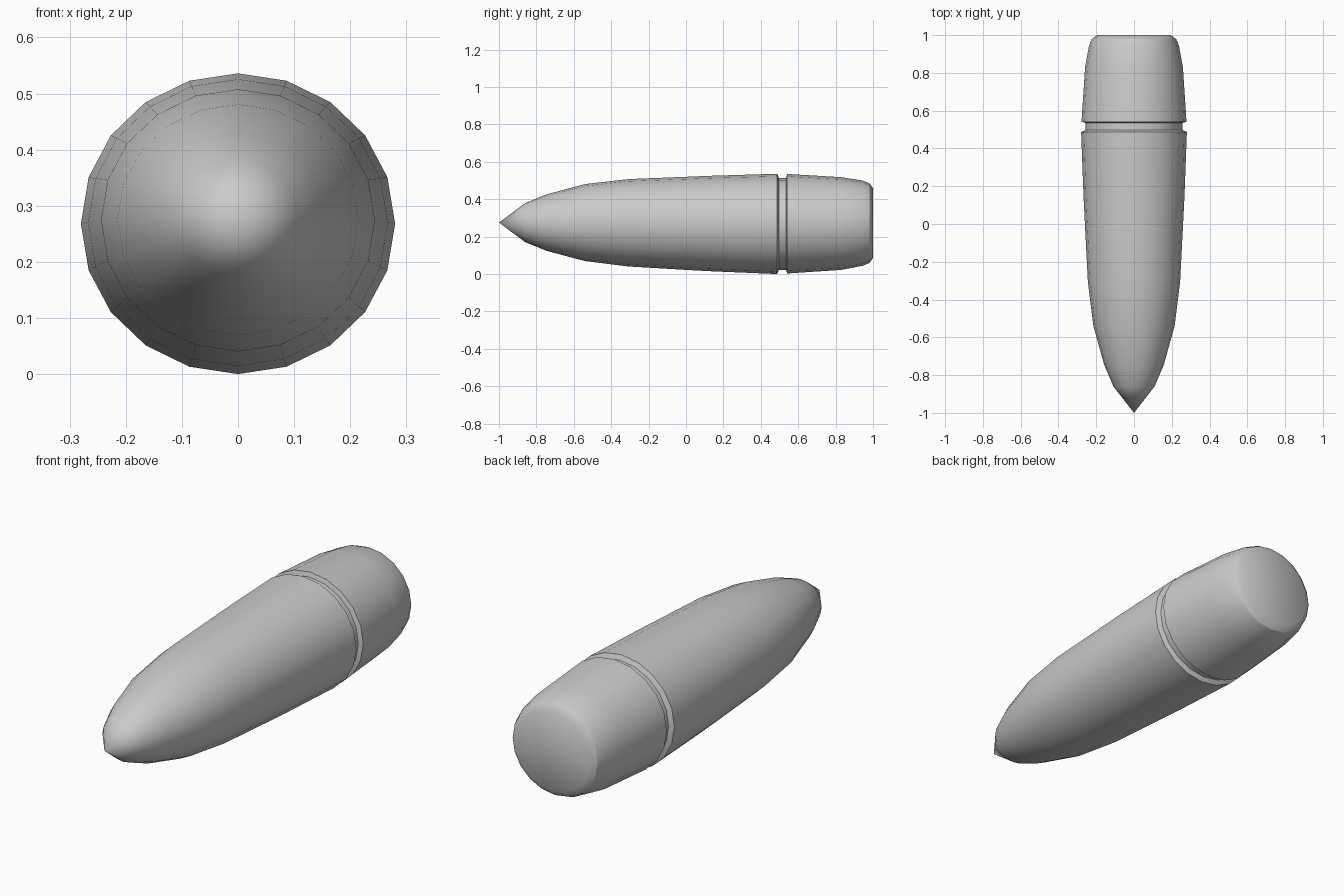
import bpy, bmesh, math

if "Cube" in bpy.data.objects:
    bpy.data.objects.remove(bpy.data.objects["Cube"])

SIDES = 20
SQUASH = 0.957  # slightly flattened in height

# (y, half width, centre height, sharp ring)
PROFILE = [
    (-0.86, 0.109, 0.275, False),
    (-0.745, 0.158, 0.275, False),
    (-0.54, 0.215, 0.275, False),
    (-0.31, 0.244, 0.274, False),
    (0.0, 0.260, 0.271, False),
    (0.14, 0.267, 0.270, False),
    (0.487, 0.280, 0.268, True),
    (0.497, 0.257, 0.268, True),
    (0.535, 0.257, 0.268, True),
    (0.541, 0.278, 0.269, True),
    (0.83, 0.259, 0.270, False),
    (0.945, 0.238, 0.272, False),
    (0.98, 0.223, 0.272, True),
    (1.0, 0.195, 0.272, False),
]

# Turned body: tip, grooved shaft, rounded tail
bm = bmesh.new()
tip = bm.verts.new((0, -1, 0.275))
rings = []
for y, r, zc, _ in PROFILE:
    rings.append([bm.verts.new((r * math.sin(a), y, zc + r * SQUASH * math.cos(a)))
                  for a in (2 * math.pi * i / SIDES for i in range(SIDES))])
for i in range(SIDES):
    j = (i + 1) % SIDES
    bm.faces.new((tip, rings[0][i], rings[0][j]))
    for a, b in zip(rings, rings[1:]):
        bm.faces.new((a[i], b[i], b[j], a[j]))
bm.faces.new(rings[-1])
bmesh.ops.recalc_face_normals(bm, faces=bm.faces)

# Smooth shading with crisp groove and rim
for f in bm.faces:
    f.smooth = True
for ring, row in zip(rings, PROFILE):
    if row[3]:
        for i in range(SIDES):
            bm.edges.get((ring[i], ring[(i + 1) % SIDES])).smooth = False

mesh = bpy.data.meshes.new("grooved_body")
bm.to_mesh(mesh)
bm.free()
body = bpy.data.objects.new("grooved_body", mesh)
bpy.context.collection.objects.link(body)
